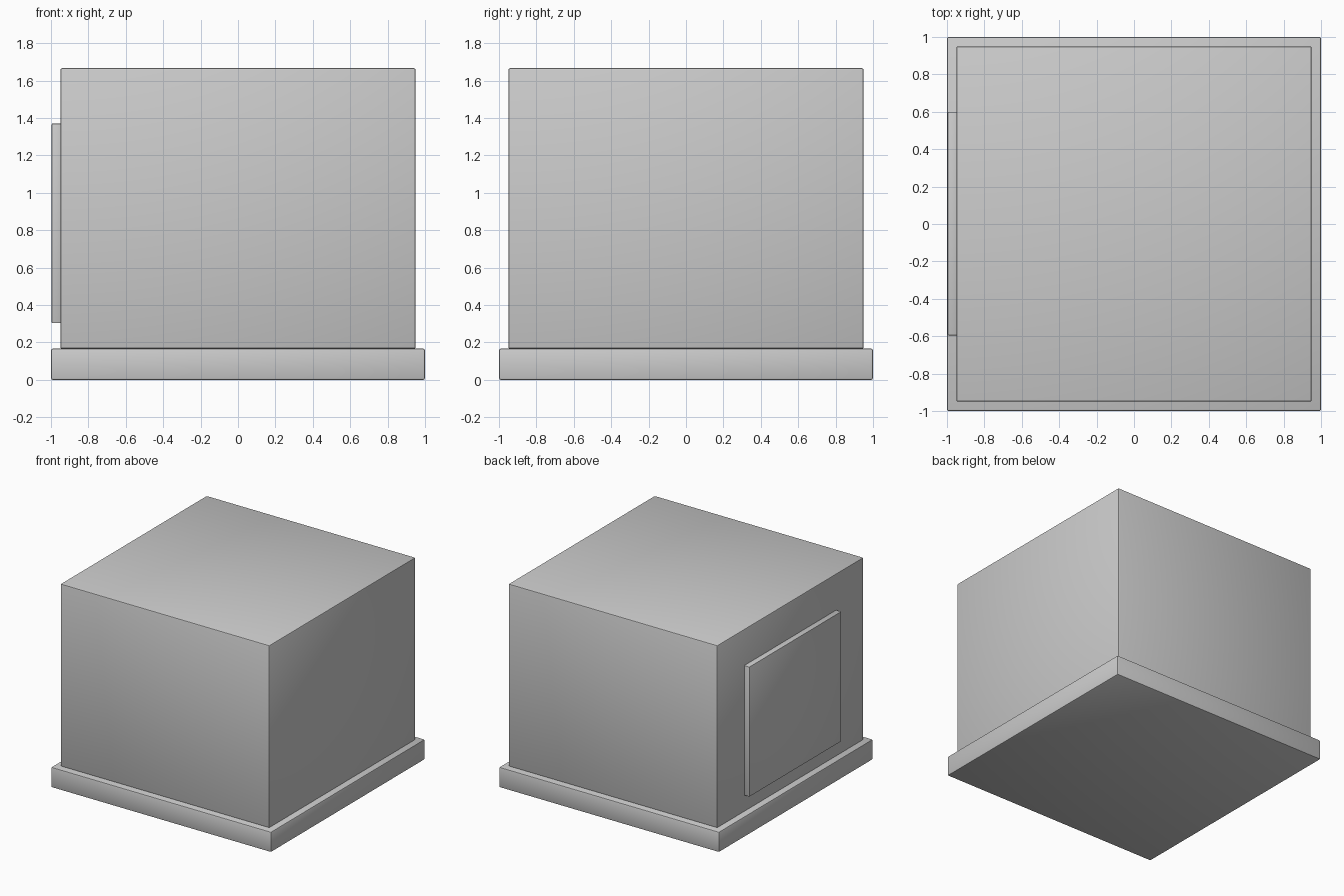
import bpy

if "Cube" in bpy.data.objects:
    bpy.data.objects.remove(bpy.data.objects["Cube"])


def rounded_box(name, lo, hi, bevel):
    """Box between two corners with small rounded edges."""
    centre = [(a + b) / 2 for a, b in zip(lo, hi)]
    bpy.ops.mesh.primitive_cube_add(size=1, location=centre)
    ob = bpy.context.object
    ob.name = name
    ob.scale = [b - a for a, b in zip(lo, hi)]
    bpy.ops.object.transform_apply(location=False, rotation=False, scale=True)
    mod = ob.modifiers.new("edge_bevel", 'BEVEL')
    mod.width = bevel
    mod.segments = 2
    bpy.ops.object.modifier_apply(modifier=mod.name)
    bpy.ops.object.shade_smooth_by_angle()
    return ob


# Wide plinth
rounded_box("base", (-1, -1, 0), (1, 1, 0.167), 0.01)

# Main block
rounded_box("body", (-0.95, -0.95, 0.167), (0.95, 0.95, 1.667), 0.01)

# Raised panel on the left side
rounded_box("side_panel", (-0.996, -0.595, 0.303), (-0.945, 0.6, 1.37), 0.004)
